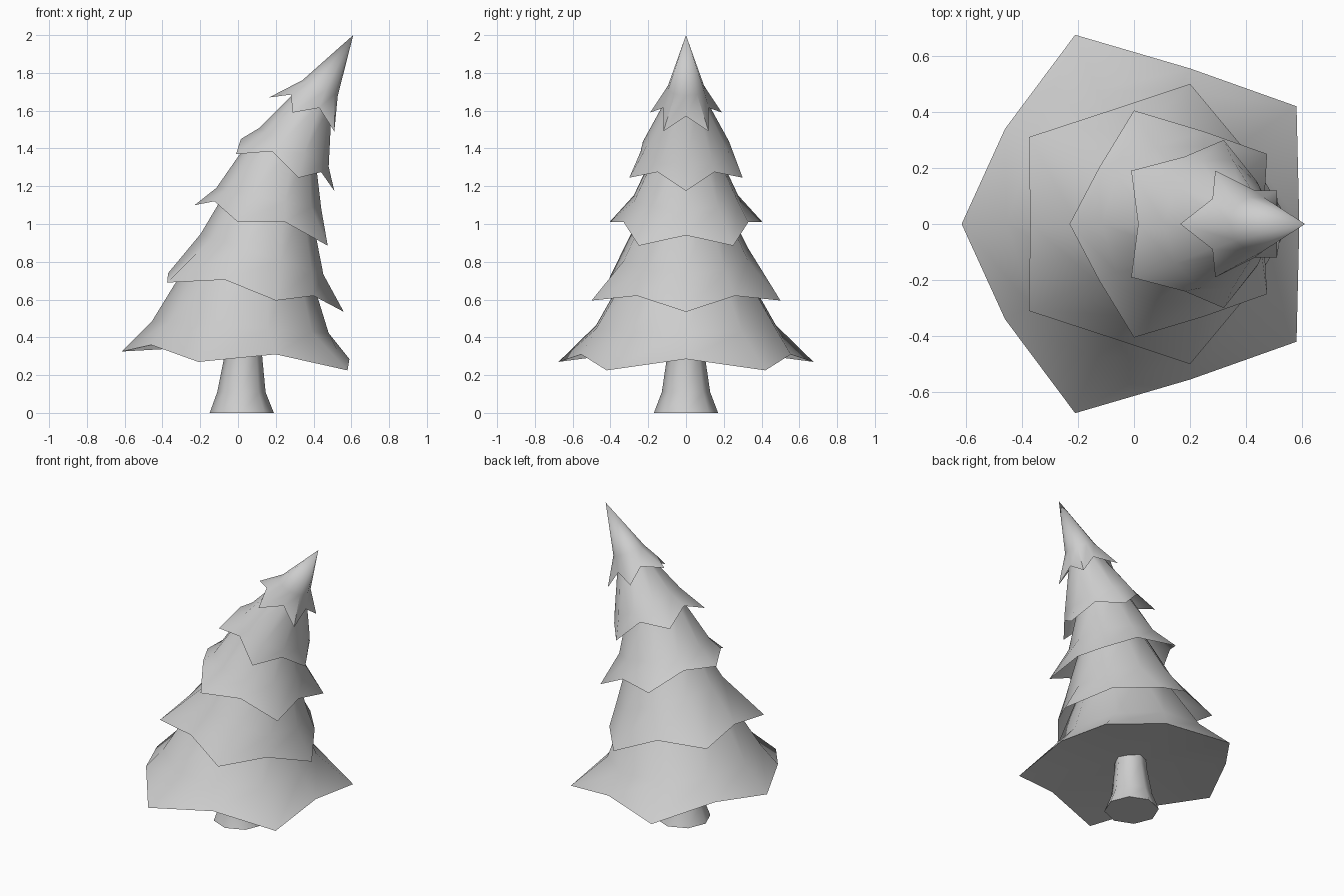
import bpy, bmesh
from math import sin, cos, pi, radians

cube = bpy.data.objects.get("Cube")
if cube:
    bpy.data.objects.remove(cube, do_unlink=True)

colour = (0.61, 0.61, 0.61, 1)
grey = bpy.data.materials.new("plain grey")
grey.use_nodes = True
grey.diffuse_color = colour
grey.node_tree.nodes["Principled BSDF"].inputs["Base Color"].default_value = colour


def ring(bm, sides, cx, cz, rx, ry, slope=0.0):
    """Elliptical loop of vertices, tilted along x."""
    verts = []
    for i in range(sides):
        a = 2 * pi * i / sides
        dx = rx * cos(a)
        verts.append(bm.verts.new((cx + dx, ry * sin(a), cz + slope * dx)))
    return verts


def star_rim(bm, half):
    """Closed loop from a half outline, mirrored across the y = 0 plane."""
    mirrored = [(x, -y, z) for x, y, z in reversed(half[1:-1])]
    return [bm.verts.new(p) for p in half + mirrored]


def bridge(bm, low, high):
    n = len(low)
    for i in range(n):
        j = (i + 1) % n
        bm.faces.new((low[i], low[j], high[j], high[i]))


def fan(bm, verts, point):
    tip = bm.verts.new(point)
    for i in range(len(verts)):
        bm.faces.new((verts[i], verts[(i + 1) % len(verts)], tip))


def finish(bm, name, angle):
    me = bpy.data.meshes.new(name)
    bm.to_mesh(me)
    bm.free()
    me.materials.append(grey)
    me.shade_smooth()
    me.set_sharp_from_angle(angle=radians(angle))
    bpy.context.collection.objects.link(bpy.data.objects.new(name, me))


# Trunk, flared at the foot
bm = bmesh.new()
loops = [ring(bm, 8, cx, z, r, r) for cx, z, r in
         [(0.02, 0, 0.17), (0.018, 0.11, 0.128), (0.028, 0.3, 0.1), (0.03, 0.42, 0.095)]]
for low, high in zip(loops, loops[1:]):
    bridge(bm, low, high)
bm.faces.new(loops[0][::-1])
bm.faces.new(loops[-1])
finish(bm, "trunk", 50)

# Half outlines of the five pointed rims, lowest first
rims = [
    [(.59, 0, .285), (.58, .42, .225), (.2, .555, .31),
     (-.21, .675, .27), (-.46, .34, .36), (-.615, 0, .325)],
    [(.56, 0, .535), (.4, .26, .62), (.2, .5, .595),
     (-.07, .41, .705), (-.375, .31, .69), (-.37, 0, .74)],
    [(.46, 0, .94), (.475, .25, .885), (.25, .33, 1.01),
     (0, .405, 1.01), (-.125, .2, 1.12), (-.23, 0, 1.1)],
    [(.51, 0, 1.175), (.44, .15, 1.275), (.32, .3, 1.245),
     (.18, .24, 1.385), (-.01, .19, 1.37), (.015, 0, 1.45)],
    [(.515, 0, 1.57), (.51, .12, 1.49), (.43, .12, 1.615),
     (.29, .19, 1.59), (.28, .09, 1.685), (.165, 0, 1.67)],
]
# Loops above each rim: centre x, centre z, radius x, radius y, slope
waists = [(.013, .455, .467, .5, -.07), (.127, .84, .325, .345, -.33),
          (.163, 1.135, .278, .29, -.2), (.295, 1.405, .185, .24, -.55),
          (.435, 1.72, .093, .1, -.45)]
necks = [(.07, .84, .29, .27, -.1), (.17, 1.14, .215, .195, -.3),
         (.245, 1.43, .16, .145, -.3), (.41, 1.66, .085, .1, -.7)]

# Branch tiers: hollow skirts that overlap the one below
for n, (half, waist) in enumerate(zip(rims, waists)):
    bm = bmesh.new()
    low = star_rim(bm, half)
    mid = ring(bm, 10, *waist)
    bridge(bm, low, mid)
    if n < len(necks):
        bridge(bm, mid, ring(bm, 10, *necks[n]))
    else:
        fan(bm, mid, (0.61, 0, 2.0))           # bent tip
    if n == 0:
        fan(bm, low[::-1], (0.0, 0, 0.36))     # underside of the lowest skirt
    finish(bm, f"branch_tier_{n + 1}", 55)
